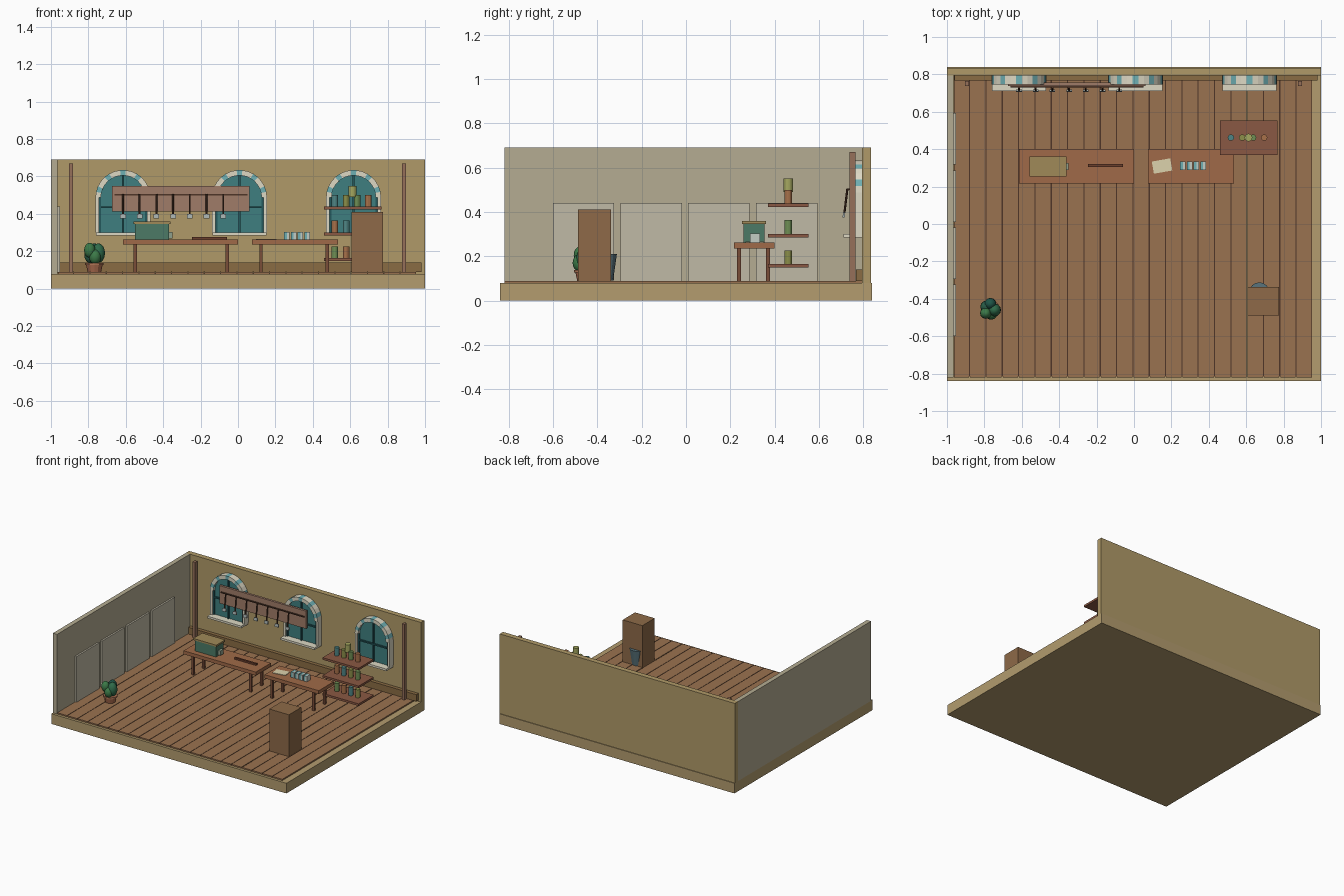
import bpy, bmesh, math
from mathutils import Vector

if "Cube" in bpy.data.objects:
    bpy.data.objects.remove(bpy.data.objects["Cube"])

mats = {}


def mat(hexcol):
    if hexcol not in mats:
        m = bpy.data.materials.new("paint_" + hexcol)
        rgb = [int(hexcol[i:i + 2], 16) / 255 for i in (0, 2, 4)]
        m.diffuse_color = [((c + 0.055) / 1.055) ** 2.4 for c in rgb] + [1]
        m.use_nodes = True
        m.node_tree.nodes["Principled BSDF"].inputs["Base Color"].default_value = m.diffuse_color
        mats[hexcol] = m
    return mats[hexcol]


def finish(name, bm, col, smooth=False):
    bmesh.ops.recalc_face_normals(bm, faces=bm.faces)
    me = bpy.data.meshes.new(name)
    bm.to_mesh(me)
    bm.free()
    for p in me.polygons:
        p.use_smooth = smooth
    ob = bpy.data.objects.new(name, me)
    bpy.context.collection.objects.link(ob)
    me.materials.append(mat(col))
    return ob


def box(name, x, y, z, col):
    """Box from (min, max) ranges; its origin is at its centre."""
    bm = bmesh.new()
    bmesh.ops.create_cube(bm, size=1)
    bmesh.ops.scale(bm, vec=(x[1] - x[0], y[1] - y[0], z[1] - z[0]), verts=bm.verts)
    ob = finish(name, bm, col)
    ob.location = [(a + b) / 2 for a, b in (x, y, z)]
    return ob


def cyl(name, x, y, z0, z1, r0, r1, col, n=12):
    bm = bmesh.new()
    bmesh.ops.create_cone(bm, cap_ends=True, segments=n, radius1=r0, radius2=r1, depth=z1 - z0)
    ob = finish(name, bm, col)
    ob.location = (x, y, (z0 + z1) / 2)
    return ob


def ball(name, loc, scale, col):
    bm = bmesh.new()
    bmesh.ops.create_uvsphere(bm, u_segments=12, v_segments=8, radius=1)
    bmesh.ops.scale(bm, vec=scale, verts=bm.verts)
    ob = finish(name, bm, col, True)
    ob.location = loc
    return ob


def slab_xz(name, pts, y0, y1, col):
    """Outline in the x-z plane, extruded from y0 to y1."""
    bm = bmesh.new()
    f = bm.faces.new([bm.verts.new((x, y0, z)) for x, z in pts])
    ext = bmesh.ops.extrude_face_region(bm, geom=[f])["geom"]
    bmesh.ops.translate(bm, vec=(0, y1 - y0, 0), verts=[v for v in ext if isinstance(v, bmesh.types.BMVert)])
    return finish(name, bm, col)


BEIGE, WALL, WOOD, DARK = "B39C6E", "B09A68", "A06A48", "4E3527"
TEAL, DEEP, CREAM, GREEN = "3F7F80", "23585C", "DDD8C4", "4C7A66"
FLOOR = 0.088

# Base, two walls and plank floor
box("base_slab", (-1, 1), (-0.84, 0.84), (0, 0.078), BEIGE)
box("back_wall", (-1, 1), (0.795, 0.835), (0.078, 0.69), WALL)
box("left_wall", (-1, -0.965), (-0.82, 0.795), (0.078, 0.69), "B5AC92")
pitch = 1.92 / 22
for i in range(22):
    x = -0.963 + i * pitch
    box("floor_plank", (x, x + pitch - 0.006), (-0.82, 0.795), (0.078, FLOOR), "9A7250")
    if i < 21 and i != 17:
        box("plank_gap", (x + pitch - 0.006, x + pitch), (-0.815, 0.79), (0.078, 0.086), DARK)

# Wall panels, baseboard and corner posts
for y in (-0.462, -0.157, 0.148, 0.455):
    box("wall_panel", (-0.965, -0.952), (y - 0.138, y + 0.138), (0.086, 0.44), "C0BAA6")
box("baseboard", (-0.96, 0.98), (0.767, 0.795), (FLOOR, 0.14), "8A6C44")
for x in (-0.892, 0.888):
    box("post", (x - 0.011, x + 0.011), (0.738, 0.765), (FLOOR, 0.67), "96705A")

# Arched windows with tiled surrounds
ZC, RO, RI, SILL = 0.487, 0.147, 0.118, 0.3
for cx in (-0.615, 0.008, 0.618):
    arc = [(cx + RI * math.cos(a), ZC + RI * math.sin(a)) for a in [math.pi * k / 20 for k in range(21)]]
    slab_xz("window_glass", arc + [(cx - RI, SILL), (cx + RI, SILL)], 0.768, 0.795, TEAL)
    box("mullion", (cx - 0.005, cx + 0.005), (0.756, 0.77), (SILL, ZC + RI), DEEP)
    box("transom", (cx - RI, cx + RI), (0.756, 0.77), (0.43, 0.44), DEEP)
    n = 15
    for k in range(n):
        a0, a1 = math.pi * k / n, math.pi * (k + 1) / n
        pts = [(cx + r * math.cos(a), ZC + r * math.sin(a))
               for r, a in ((RI, a0), (RO, a0), (RO, a1), (RI, a1))]
        slab_xz("arch_tile", pts, 0.745, 0.795, "6FB0B4" if k % 3 == 1 else CREAM)
    for s in (-1, 1):
        xs = sorted((cx + s * (RO - 0.018), cx + s * RO))
        box("window_jamb", xs, (0.75, 0.795), (SILL, ZC), CREAM)
        xs = sorted((cx + s * RI, cx + s * (RO - 0.018)))
        box("window_frame", xs, (0.76, 0.795), (SILL, ZC), DEEP)
    box("window_sill", (cx - 0.145, cx + 0.145), (0.712, 0.795), (0.284, SILL), CREAM)

# Tool board with hanging tools
box("tool_board", (-0.675, 0.062), (0.738, 0.756), (0.412, 0.548), "A07C68")
box("tool_rail", (-0.66, 0.05), (0.73, 0.738), (0.498, 0.506), DARK)
for i in range(7):
    x = -0.615 + i * 0.0893
    handle = cyl("tool_handle", x, 0.722, 0.395, 0.505, 0.005, 0.005, DARK, 8)
    handle.rotation_euler.x = math.radians(-7)
    head = box("tool_head", (x - 0.015, x + 0.015), (0.708, 0.718), (0.375, 0.398), "A9B2B0")
    head.rotation_euler.x = math.radians(-7)

# Workbenches
for x0, x1, lx0, lx1 in ((-0.615, 0.0, -0.55, -0.058), (0.075, 0.535, 0.123, 0.478)):
    box("bench_top", (x0, x1), (0.217, 0.4), (0.235, 0.262), WOOD)
    for x in (lx0, lx1):
        for y in (0.24, 0.37):
            box("bench_leg", (x - 0.009, x + 0.009), (y - 0.009, y + 0.009), (FLOOR, 0.235), "7A4D38")

# Chest, ruler, paper and sample tiles on the benches
box("chest_body", (-0.55, -0.37), (0.26, 0.355), (0.262, 0.345), GREEN)
box("chest_lid", (-0.558, -0.362), (0.253, 0.362), (0.345, 0.358), "A08A58")
box("chest_plate", (-0.37, -0.35), (0.288, 0.325), (0.268, 0.303), "8FA08C")
box("rolling_bar", (-0.245, -0.06), (0.305, 0.32), (0.262, 0.276), "6B3E2C")
paper = box("paper_sheet", (0.1, 0.2), (0.277, 0.343), (0.262, 0.266), "DCD2AC")
paper.rotation_euler.z = math.radians(10)
for i in range(4):
    x = 0.262 + i * 0.036
    box("sample_tile", (x - 0.015, x), (0.288, 0.333), (0.262, 0.303), "6FB0B4")
    box("sample_tile_back", (x, x + 0.014), (0.288, 0.333), (0.262, 0.303), "C4CCC4")

# Shelves with jars
jar_cols = ("6F8F55", "A8714A", "4F8585", "8C8F4A")
for i, z in enumerate((0.148, 0.285, 0.422)):
    box("shelf", (0.46, 0.767), (0.37, 0.553), (z, z + 0.016), "8A5843")
    for k, x in enumerate((0.518, 0.578, 0.637, 0.696)):
        cyl("jar", x, 0.462, z + 0.016, z + 0.078, 0.017, 0.017, jar_cols[(k + i) % 4])
cyl("tall_jar", 0.612, 0.462, 0.49, 0.55, 0.021, 0.021, "A5A860")

# Cabinet with a bucket behind it
box("cabinet", (0.608, 0.775), (-0.488, -0.338), (FLOOR, 0.41), "8E6A48")
cyl("bucket", 0.67, -0.367, 0.09, 0.21, 0.038, 0.055, "5A747C", 16)

# Potted plant
px, py = -0.768, -0.455
cyl("pot", px, py, FLOOR, 0.13, 0.036, 0.045, "A8694C")
cyl("pot_rim", px, py, 0.126, 0.138, 0.05, 0.05, "B07555")
leaves = ((0.022, -0.005, 0.19, 0.035, 0.052, "2F6B4A"), (-0.025, -0.022, 0.205, 0.03, 0.04, "3C7A48"),
          (0.0, 0.028, 0.2, 0.032, 0.042, "1F5648"), (-0.02, 0.012, 0.18, 0.034, 0.045, "2A6048"),
          (0.004, -0.025, 0.17, 0.032, 0.04, "3C7A48"))
for dx, dy, z, r, h, c in leaves:
    ball("leaf", (px + dx, py + dy, z), (r, r, h), c)
